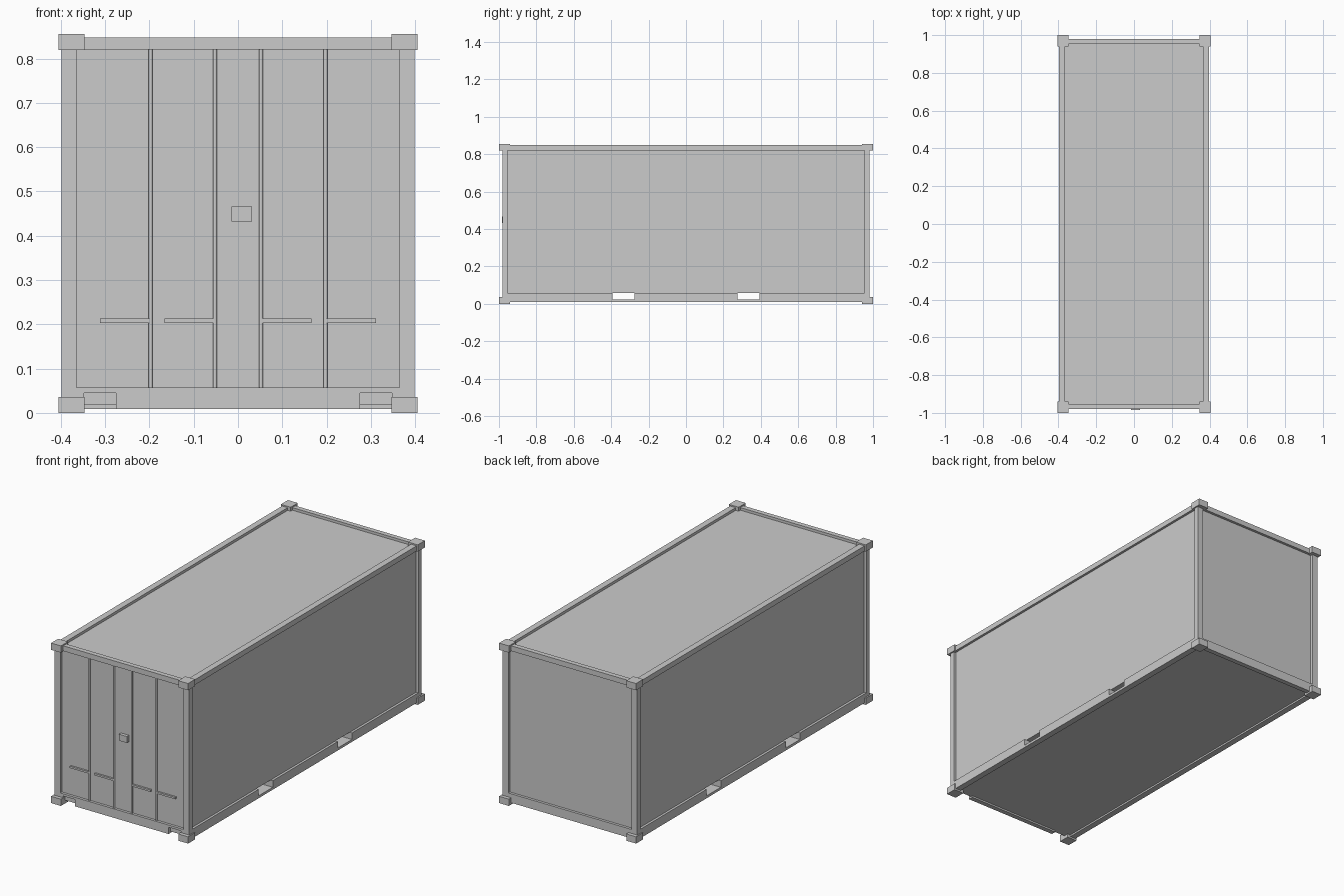
import bpy, bmesh

if "Cube" in bpy.data.objects:
    bpy.data.objects.remove(bpy.data.objects["Cube"])

def make_object(name, bm):
    bmesh.ops.recalc_face_normals(bm, faces=bm.faces)
    mesh = bpy.data.meshes.new(name)
    bm.to_mesh(mesh)
    bm.free()
    ob = bpy.data.objects.new(name, mesh)
    bpy.context.collection.objects.link(ob)
    return ob

def box(name, x0, x1, y0, y1, z0, z1):
    bm = bmesh.new()
    bmesh.ops.create_cube(bm, size=1)
    for v in bm.verts:
        v.co = ((x0 + x1) / 2 + v.co.x * (x1 - x0),
                (y0 + y1) / 2 + v.co.y * (y1 - y0),
                (z0 + z1) / 2 + v.co.z * (z1 - z0))
    return make_object(name, bm)

def extrude(name, points, vec):
    bm = bmesh.new()
    face = bm.faces.new([bm.verts.new(p) for p in points])
    new = bmesh.ops.extrude_face_region(bm, geom=[face], use_keep_orig=True)["geom"]
    verts = [g for g in new if isinstance(g, bmesh.types.BMVert)]
    bmesh.ops.translate(bm, verts=verts, vec=vec)
    return make_object(name, bm)

def span(sign, a, b):
    return sorted((sign * a, sign * b))

# Main sizes: casting, frame outside, frame inside, panel
CX, FX, IX, PX = 0.405, 0.398, 0.3645, 0.385
CY, FY, IY, PY = 1.0, 0.98, 0.954, 0.966
H, TOP, TOP_IN, ROOF = 0.855, 0.848, 0.82, 0.834
LOW, LOW_IN, FLOOR = 0.009, 0.057, 0.018
P0, P1, PZ = 0.275, 0.394, 0.022

# Panelled body with forklift tunnels running across it
body = box("body_panels", -PX, PX, -PY, PY, FLOOR, ROOF)
for s in (-1, 1):
    cutter = box("forklift_cutter", -0.5, 0.5, *span(s, P0, P1), PZ, LOW_IN)
    cutter.hide_render = True
    mod = body.modifiers.new("forklift_tunnel", "BOOLEAN")
    mod.object = cutter
    mod.operation = "DIFFERENCE"
    mod.solver = "EXACT"

# Side rails; the lower ones are notched for the tunnels
low_profile = [(-IY, LOW), (IY, LOW), (IY, LOW_IN),
               (P1, LOW_IN), (P1, PZ), (P0, PZ), (P0, LOW_IN),
               (-P0, LOW_IN), (-P0, PZ), (-P1, PZ), (-P1, LOW_IN), (-IY, LOW_IN)]
for s in (-1, 1):
    box("top_side_rail", *span(s, IX, FX), -IY, IY, TOP_IN, TOP)
    extrude("bottom_side_rail", [(s * IX, y, z) for y, z in low_profile],
            (s * (FX - IX), 0, 0))

# Corner posts, end rails and corner castings
for sy in (-1, 1):
    box("top_end_rail", -FX, FX, *span(sy, IY, FY), TOP_IN, TOP)
    for sx in (-1, 1):
        box("corner_post", *span(sx, IX, FX), *span(sy, IY, FY), LOW_IN, TOP_IN)
        for z0, z1 in ((0, 0.036), (0.819, H)):
            box("corner_casting", *span(sx, 0.347, CX), *span(sy, 0.94, CY), z0, z1)
box("rear_sill", -FX, FX, IY, FY, LOW, LOW_IN)

# Front sill with two notches in its lower edge
N0, N1, NZ = 0.276, 0.348, 0.045
half = [(N0, LOW), (N0, NZ), (N1, NZ), (N1, LOW), (FX, LOW), (FX, LOW_IN)]
sill = half + [(-x, z) for x, z in reversed(half)]
extrude("front_sill", [(x, -FY, z) for x, z in sill], (0, FY - IY, 0))

# Door locking bars with handles
for s in (-1, 1):
    for x in (0.052, 0.1975):
        bpy.ops.mesh.primitive_cylinder_add(
            vertices=12, radius=0.005, depth=TOP_IN - LOW_IN,
            location=(s * x, -PY - 0.005, (TOP_IN + LOW_IN) / 2))
        bpy.context.object.name = "locking_bar"
        bpy.ops.object.shade_smooth_by_angle()
        box("bar_handle", *span(s, x, x + 0.114), -PY - 0.010, -PY, 0.203, 0.213)

# Lock box in the middle of the doors
box("lock_box", -0.015, 0.032, -0.984, -PY + 0.002, 0.432, 0.466)
